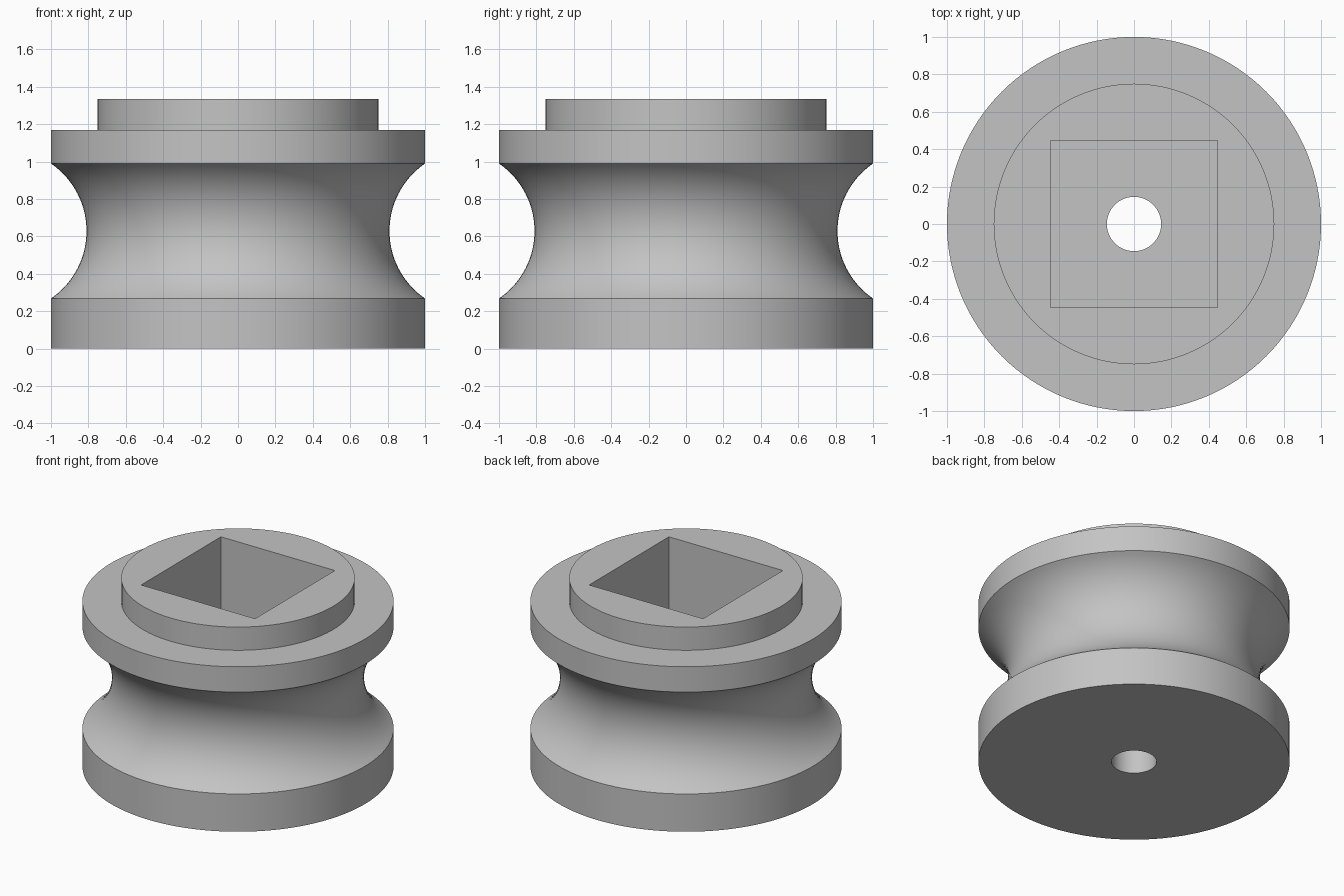
import bpy, bmesh, math

default = bpy.data.objects.get("Cube")
if default:
    bpy.data.objects.remove(default, do_unlink=True)

SEGMENTS = 128
HEIGHT = 1.335
POCKET_FLOOR = 0.33

# Single grey material
grey = bpy.data.materials.new("plain_grey")
grey.use_nodes = True
colour = (0.55, 0.55, 0.55, 1)
grey.diffuse_color = colour
grey.node_tree.nodes["Principled BSDF"].inputs["Base Color"].default_value = colour


def groove_arc(z_low, z_high, rim, waist, steps=28):
    """Concave arc running from rim to waist and back to rim."""
    half = (z_high - z_low) / 2
    sag = rim - waist
    radius = (half ** 2 + sag ** 2) / (2 * sag)
    sweep = math.asin(half / radius)
    middle = (z_low + z_high) / 2
    points = []
    for i in range(steps + 1):
        a = sweep * (2 * i / steps - 1)
        points.append((waist + radius - radius * math.cos(a), middle + radius * math.sin(a)))
    return points


def lathe(name, profile):
    """Revolve an open (radius, z) profile and cap both ends."""
    bm = bmesh.new()
    rings = []
    for r, z in profile:
        rings.append([bm.verts.new((r * math.cos(t), r * math.sin(t), z))
                      for t in (math.tau * i / SEGMENTS for i in range(SEGMENTS))])
    for low, high in zip(rings, rings[1:]):
        for i in range(SEGMENTS):
            j = (i + 1) % SEGMENTS
            bm.faces.new((low[i], low[j], high[j], high[i]))
    bm.faces.new(rings[0][::-1])
    bm.faces.new(rings[-1])
    bmesh.ops.recalc_face_normals(bm, faces=bm.faces)
    mesh = bpy.data.meshes.new(name)
    bm.to_mesh(mesh)
    bm.free()
    mesh.materials.append(grey)
    obj = bpy.data.objects.new(name, mesh)
    bpy.context.collection.objects.link(obj)
    return obj


def activate(obj):
    bpy.ops.object.select_all(action='DESELECT')
    obj.select_set(True)
    bpy.context.view_layer.objects.active = obj


def cut(target, cutter):
    """Subtract the cutter from the target and discard it."""
    cutter.hide_render = True
    activate(target)
    mod = target.modifiers.new("cut", 'BOOLEAN')
    mod.operation = 'DIFFERENCE'
    mod.solver = 'EXACT'
    mod.object = cutter
    bpy.ops.object.modifier_apply(modifier=mod.name)
    bpy.data.objects.remove(cutter, do_unlink=True)


# Wheel body: lower flange, concave groove, upper flange, raised hub
profile = [(1, 0)] + groove_arc(0.268, 0.99, 1, 0.81)
profile += [(1, 1.17), (0.75, 1.17), (0.75, HEIGHT)]
wheel = lathe("grooved_wheel", profile)

# Square socket sunk from the top
bpy.ops.mesh.primitive_cube_add(size=1, location=(0, 0, POCKET_FLOOR + 1))
socket = bpy.context.object
socket.name = "socket_cutter"
socket.scale = (0.894, 0.894, 2)
socket.data.materials.append(grey)
bpy.context.view_layer.update()
cut(wheel, socket)

# Round axle hole through the floor
cut(wheel, lathe("axle_hole_cutter", [(0.145, -0.2), (0.145, 0.8)]))

activate(wheel)
bpy.ops.object.shade_smooth_by_angle(angle=math.radians(30))
